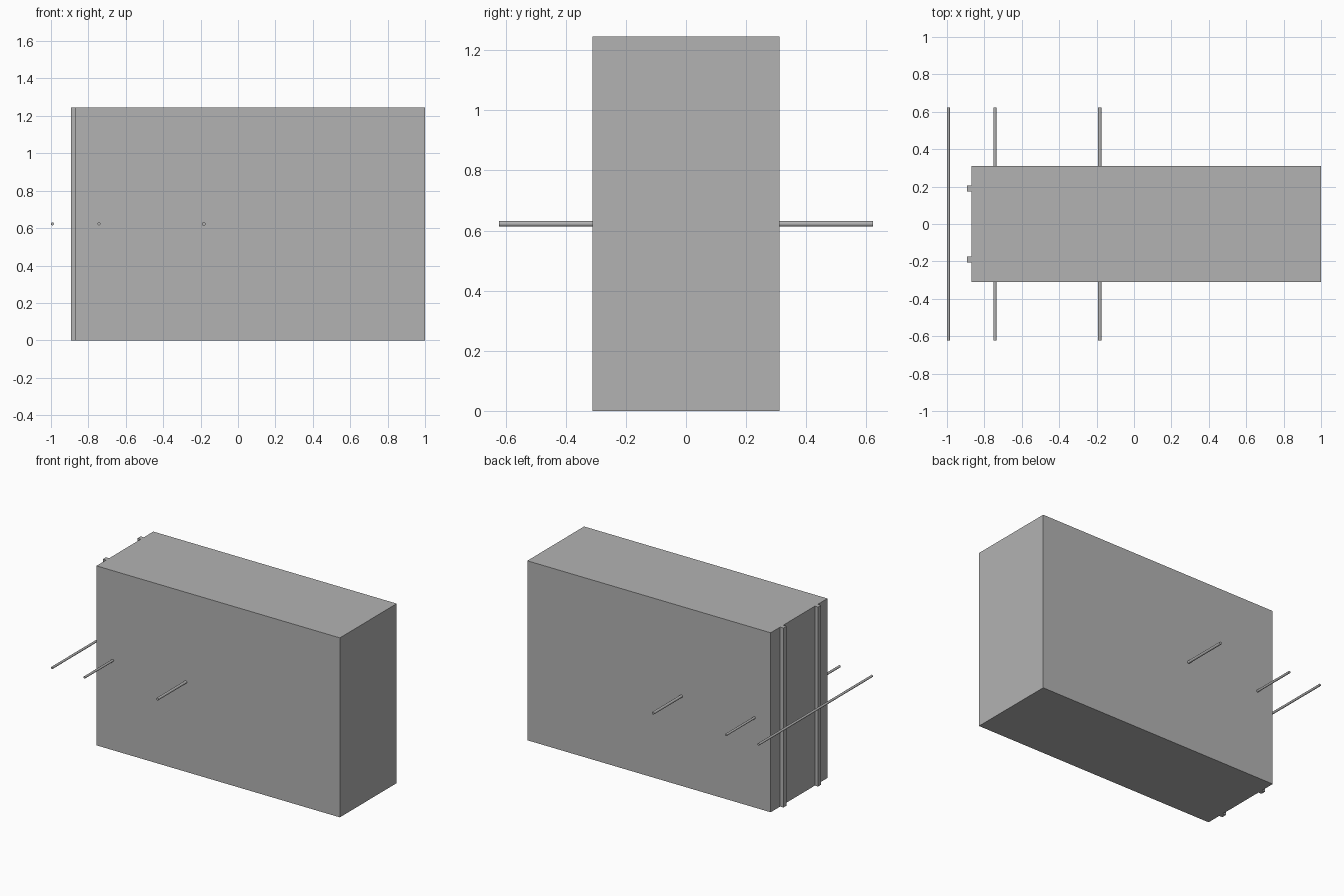
import bpy
import math

default = bpy.data.objects.get("Cube")
if default:
    bpy.data.objects.remove(default, do_unlink=True)

# One grey for everything
GREY = (0.45, 0.45, 0.45, 1.0)
grey = bpy.data.materials.new("plain_grey")
grey.use_nodes = True
grey.diffuse_color = GREY
grey.node_tree.nodes["Principled BSDF"].inputs["Base Color"].default_value = GREY

U = 2 / 321.25               # base module: body is 300 x 100 x 200 modules
HEIGHT = 200 * U
EDGE = 1 - 300 * U           # x of the ridged end face


def finish(name):
    obj = bpy.context.object
    obj.name = name
    obj.data.materials.append(grey)
    return obj


def box(name, size, location):
    bpy.ops.mesh.primitive_cube_add(size=1, location=location)
    obj = finish(name)
    obj.scale = size
    bpy.ops.object.transform_apply(location=False, rotation=False, scale=True)


def rod(name, offset, radius):
    bpy.ops.mesh.primitive_cylinder_add(
        vertices=32, radius=radius * U, depth=200 * U,
        location=(EDGE + offset * U, 0, HEIGHT / 2),
        rotation=(math.pi / 2, 0, 0))
    finish(name)
    bpy.ops.object.shade_smooth_by_angle(angle=math.radians(40))


# Main block
box("body", (300 * U, 100 * U, HEIGHT), ((1 + EDGE) / 2, 0, HEIGHT / 2))

# Vertical ridges on the end face, sunk slightly into the body
for side, label in ((-1, "front"), (1, "back")):
    box(label + "_ridge", (6 * U, 5.5 * U, HEIGHT),
        (EDGE - U, side * 30.5 * U, HEIGHT / 2))

# Horizontal rods: one free of the body, two running through it
rod("free_rod", -20, 1.25)
rod("end_rod", 20, 1.25)
rod("middle_rod", 110, 1.5)
